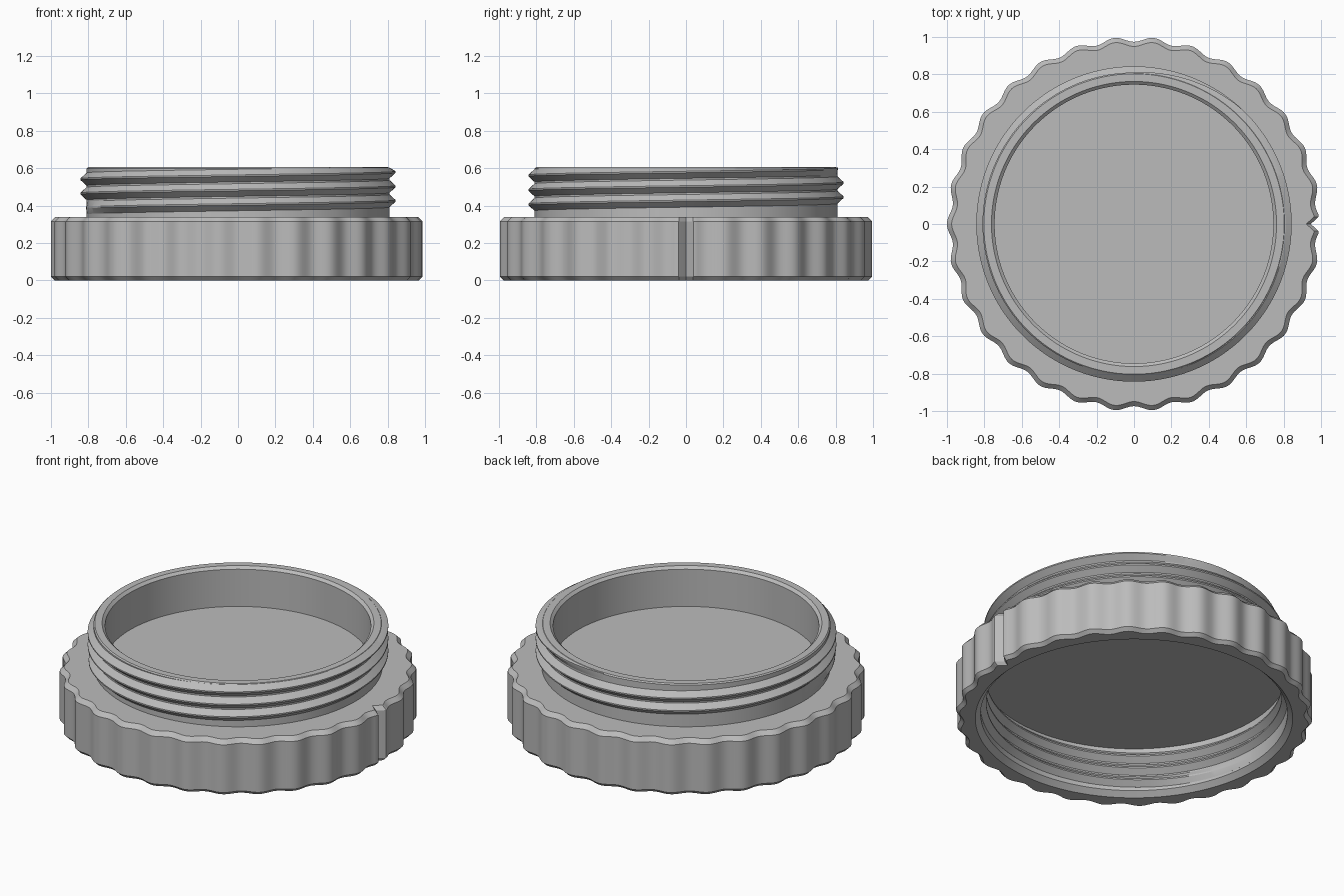
import bpy, bmesh, math

cube = bpy.data.objects.get("Cube")
if cube:
    bpy.data.objects.remove(cube, do_unlink=True)

grey = bpy.data.materials.new("light grey plastic")
grey.use_nodes = True
GREY = (0.5, 0.5, 0.5, 1)
grey.diffuse_color = GREY
grey.node_tree.nodes["Principled BSDF"].inputs["Base Color"].default_value = GREY

SEG = 480
TAU = math.tau
PITCH = 0.077


def finish(name, bm):
    bmesh.ops.remove_doubles(bm, verts=bm.verts, dist=1e-5)
    bmesh.ops.recalc_face_normals(bm, faces=bm.faces)
    mesh = bpy.data.meshes.new(name)
    bm.to_mesh(mesh)
    bm.free()
    mesh.materials.append(grey)
    ob = bpy.data.objects.new(name, mesh)
    bpy.context.collection.objects.link(ob)
    bpy.ops.object.select_all(action="DESELECT")
    ob.select_set(True)
    bpy.context.view_layer.objects.active = ob
    bpy.ops.object.shade_smooth_by_angle(angle=math.radians(25))
    return ob


def sweep(name, sections, closed):
    """Skin a list of equal closed cross-sections."""
    bm = bmesh.new()
    rings = [[bm.verts.new(p) for p in s] for s in sections]
    pairs = list(zip(rings, rings[1:]))
    if closed:
        pairs.append((rings[-1], rings[0]))
    else:
        bm.faces.new(rings[0])
        bm.faces.new(rings[-1])
    for a, b in pairs:
        for i in range(len(a)):
            j = (i + 1) % len(a)
            bm.faces.new((a[i], a[j], b[j], b[i]))
    return finish(name, bm)


def lathe(name, profile):
    sections = []
    for k in range(SEG):
        t = TAU * k / SEG
        c, s = math.cos(t), math.sin(t)
        sections.append([(r * c, r * s, z) for r, z in profile(t)])
    return sweep(name, sections, True)


def thread(name, root, crest, z0, turns, low, high):
    """Triangular helical ridge, tapering into the wall at both ends."""
    steps = int(turns * 180)
    embed = root - math.copysign(0.01, crest - root)
    sections = []
    for k in range(steps + 1):
        f = k / steps
        t = math.pi + TAU * turns * f
        z = z0 + PITCH * turns * f
        fade = min(1, f * turns * 8 + 0.02, (1 - f) * turns * 8 + 0.02)
        half = 0.034
        tip = root + (crest - root) * fade
        pts = [(embed, z - half), (root, z - half), (tip, z - 0.004),
               (tip, z + 0.004), (root, z + half), (embed, z + half)]
        c, s = math.cos(t), math.sin(t)
        sections.append([(r * c, r * s, min(high, max(low, h))) for r, h in pts])
    return sweep(name, sections, False)


# Scalloped grip with one V-shaped index notch
def grip_radius(t):
    r = 0.987 + 0.013 * math.cos(30 * t)
    off = abs(math.atan2(math.sin(t), math.cos(t)))
    return min(r, 0.945 + 1.1 * off)


def grip_profile(t):
    r = grip_radius(t)
    return [(0.80, 0.34), (r - 0.025, 0.34), (r, 0.315), (r, 0.02),
            (r - 0.02, 0), (0.89, 0), (0.86, 0.03), (0.86, 0.30), (0.80, 0.30)]


lathe("grip_ring", grip_profile)

# Upper collar with bevelled rim
lathe("threaded_collar", lambda t: [
    (0.745, 0.31), (0.745, 0.59), (0.762, 0.605), (0.803, 0.605),
    (0.81, 0.598), (0.81, 0.31)])

# Disc separating the upper and lower recesses
bm = bmesh.new()
bmesh.ops.create_cone(bm, cap_ends=True, segments=160, radius1=0.83, radius2=0.75, depth=0.06)
bmesh.ops.translate(bm, verts=bm.verts, vec=(0, 0, 0.33))
for v in bm.verts:
    if v.co.z > 0.33:
        v.co.x *= 1.02
        v.co.y *= 1.02
finish("centre_disc", bm)

# Outer and inner screw threads
thread("outer_thread", 0.81, 0.843, 0.387, 2.75, 0.345, 0.603)
thread("inner_thread", 0.86, 0.828, 0.075, 2.6, 0.03, 0.30)
